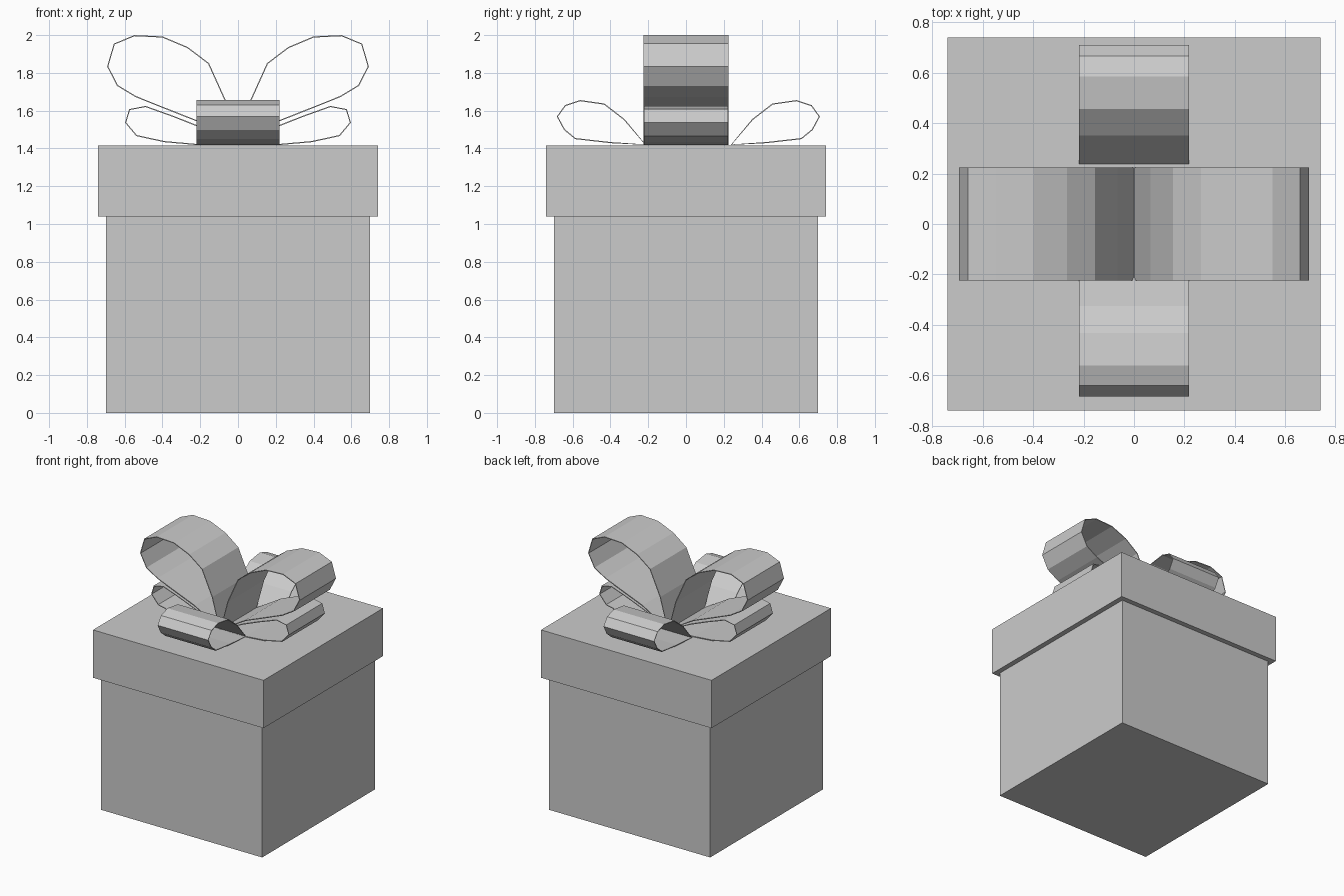
import bpy
import bmesh
from mathutils import Vector

cube = bpy.data.objects.get("Cube")
if cube:
    bpy.data.objects.remove(cube, do_unlink=True)

# One plain material
grey = bpy.data.materials.new("light_grey")
grey.use_nodes = True
colour = (0.6, 0.6, 0.6, 1)
grey.diffuse_color = colour
grey.node_tree.nodes["Principled BSDF"].inputs["Base Color"].default_value = colour


def finish(name, bm):
    bmesh.ops.recalc_face_normals(bm, faces=bm.faces)
    mesh = bpy.data.meshes.new(name)
    bm.to_mesh(mesh)
    bm.free()
    mesh.materials.append(grey)
    obj = bpy.data.objects.new(name, mesh)
    bpy.context.collection.objects.link(obj)
    return obj


def block(name, half, bottom, top):
    bm = bmesh.new()
    bmesh.ops.create_cube(bm, size=1)
    bmesh.ops.scale(bm, vec=(2 * half, 2 * half, top - bottom), verts=bm.verts)
    bmesh.ops.translate(bm, vec=(0, 0, (bottom + top) / 2), verts=bm.verts)
    return finish(name, bm)


def ribbon_loop(name, profile, place, half_width):
    """Closed outline swept sideways into a thin ribbon; place maps (along, across, height)."""
    bm = bmesh.new()
    rims = [[bm.verts.new(place(a, w, z)) for a, z in profile]
            for w in (-half_width, half_width)]
    for i in range(len(profile)):
        j = (i + 1) % len(profile)
        bm.faces.new((rims[0][i], rims[0][j], rims[1][j], rims[1][i]))
    obj = finish(name, bm)
    solid = obj.modifiers.new("ribbon_thickness", "SOLIDIFY")
    solid.thickness = 0.006
    solid.offset = 0
    return obj


# Box and lid
block("box_body", 0.70, 0, 1.04)
block("box_lid", 0.74, 1.04, 1.415)

# Loop outlines: distance from the knot, height
large = [(0.004, 1.42), (0.068, 1.655), (0.156, 1.85), (0.267, 1.934), (0.40, 1.99),
         (0.548, 1.997), (0.655, 1.953), (0.69, 1.834), (0.638, 1.733),
         (0.542, 1.675), (0.41, 1.622), (0.22, 1.547)]
small = [(0.006, 1.42), (0.22, 1.421), (0.39, 1.436), (0.537, 1.468), (0.595, 1.537),
         (0.574, 1.606), (0.489, 1.622), (0.341, 1.569), (0.20, 1.513)]
cross = [(0.24, 1.42), (0.352, 1.553), (0.458, 1.635), (0.585, 1.653), (0.664, 1.627),
         (0.706, 1.569), (0.669, 1.50), (0.611, 1.452), (0.426, 1.431)]

# Side loops, mirrored left and right
for side, s in (("left", 1), ("right", -1)):
    def sideways(a, w, z, s=s):
        return Vector((s * a, w, z))
    ribbon_loop("large_loop_" + side, large, sideways, 0.224)
    ribbon_loop("small_loop_" + side, small, sideways, 0.222)

# Front and back loops, the front one set slightly closer in
for side, s, shift in (("back", 1, 0), ("front", -1, 0.025)):
    def lengthways(a, w, z, s=s, shift=shift):
        return Vector((w, s * (a - shift), z))
    ribbon_loop("cross_loop_" + side, cross, lengthways, 0.219)
